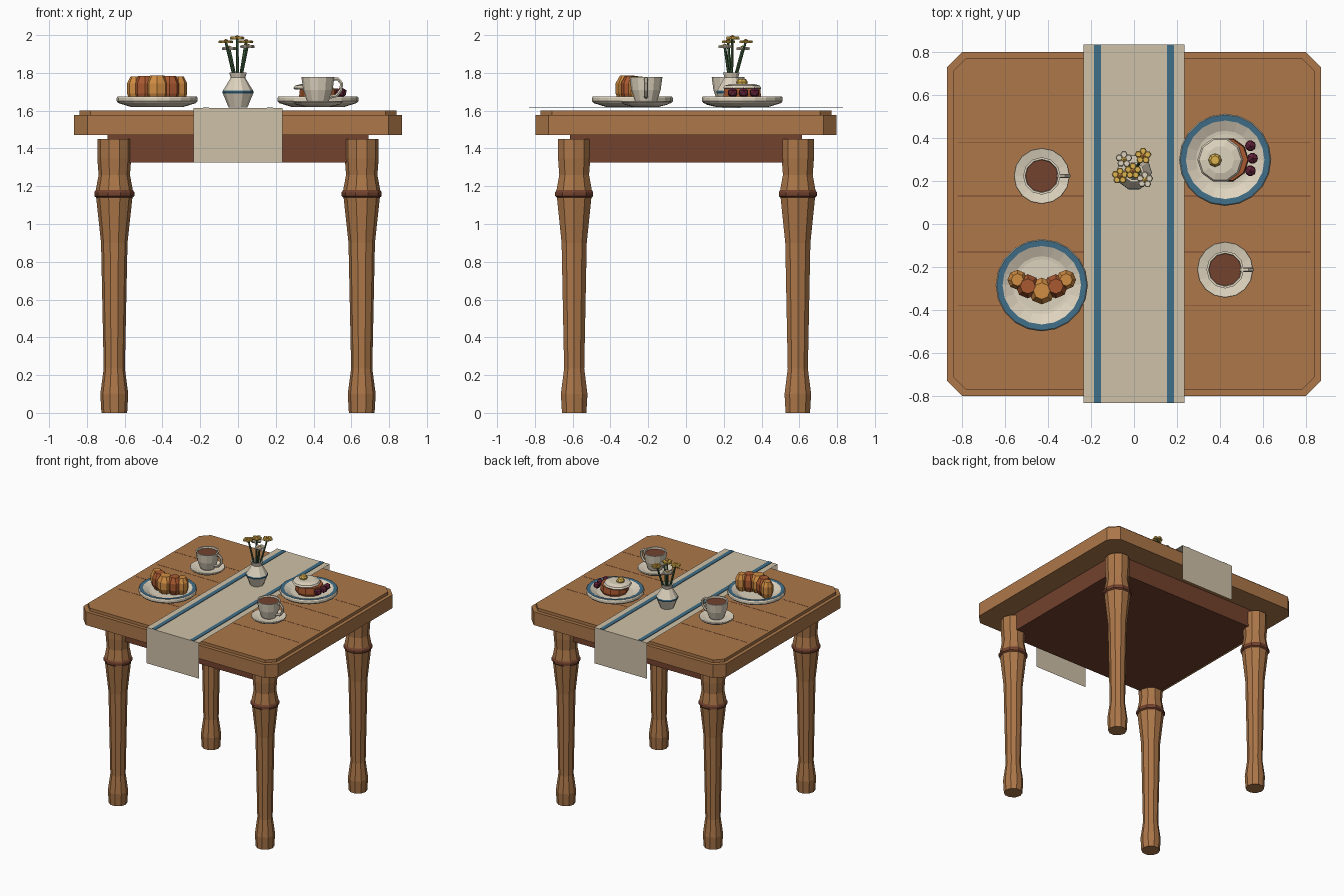
import bpy, bmesh
from math import sin, cos, pi
from mathutils import Vector, Matrix

if "Cube" in bpy.data.objects:
    bpy.data.objects.remove(bpy.data.objects["Cube"], do_unlink=True)


def make_mat(name, r, g, b):
    # sRGB 0-255 to linear
    col = [((c / 255 + 0.055) / 1.055) ** 2.4 for c in (r, g, b)] + [1.0]
    m = bpy.data.materials.new(name)
    m.use_nodes = True
    m.diffuse_color = col
    m.node_tree.nodes["Principled BSDF"].inputs["Base Color"].default_value = col
    return m


WOOD = make_mat("warm wood", 172, 119, 73)
DARK = make_mat("dark wood", 115, 66, 46)
LINEN = make_mat("linen", 206, 193, 168)
BLUE = make_mat("blue glaze", 64, 110, 136)
CHINA = make_mat("porcelain", 222, 211, 190)
GOLD = make_mat("golden crust", 208, 140, 66)
BROWN = make_mat("baked brown", 168, 88, 48)
BERRY = make_mat("berry", 105, 38, 62)
YELLOW = make_mat("yellow petal", 222, 180, 78)
GREEN = make_mat("stem green", 62, 92, 60)


def finish(name, bm, mats):
    bmesh.ops.recalc_face_normals(bm, faces=bm.faces[:])
    me = bpy.data.meshes.new(name)
    bm.to_mesh(me)
    bm.free()
    for m in mats:
        me.materials.append(m)
    ob = bpy.data.objects.new(name, me)
    bpy.context.collection.objects.link(ob)
    return ob


def lathe(name, profile, center, sides, mats, bands={}):
    """Turn (radius, z) points; bands maps a profile segment to a material slot."""
    bm = bmesh.new()
    cx, cy = center
    rings = [[bm.verts.new((cx + r * cos(2 * pi * i / sides),
                            cy + r * sin(2 * pi * i / sides), z))
              for i in range(sides)] for r, z in profile]
    for k in range(len(rings) - 1):
        a, b = rings[k], rings[k + 1]
        for i in range(sides):
            j = (i + 1) % sides
            bm.faces.new((a[i], a[j], b[j], b[i])).material_index = bands.get(k, 0)
    bm.faces.new(rings[0][::-1])
    bm.faces.new(rings[-1]).material_index = bands.get("top", 0)
    return finish(name, bm, mats)


def box(name, size, loc, mat):
    bm = bmesh.new()
    bmesh.ops.create_cube(bm, size=1, matrix=Matrix.Translation(loc) @ Matrix.Diagonal((*size, 1)))
    return finish(name, bm, [mat])


def chamfered_slab(name, hx, hy, cut, z0, z1, mat):
    bm = bmesh.new()
    pts = []
    for sx, sy in ((1, 1), (-1, 1), (-1, -1), (1, -1)):
        pair = [(sx * hx, sy * (hy - cut)), (sx * (hx - cut), sy * hy)]
        pts += pair if sx * sy > 0 else pair[::-1]
    face = bm.faces.new([bm.verts.new((x, y, z0)) for x, y in pts])
    new = bmesh.ops.extrude_face_region(bm, geom=[face])["geom"]
    bmesh.ops.translate(bm, vec=(0, 0, z1 - z0),
                        verts=[v for v in new if isinstance(v, bmesh.types.BMVert)])
    bm.faces.new([v for v in face.verts]) if not face.is_valid else None
    return finish(name, bm, [mat])


def ball(name, loc, r, mat, squash=1.0):
    bm = bmesh.new()
    bmesh.ops.create_icosphere(bm, subdivisions=1, radius=1,
                               matrix=Matrix.Translation(loc) @ Matrix.Diagonal((r, r, r * squash, 1)))
    return finish(name, bm, [mat])


# Table top, lip, plank seams and apron
chamfered_slab("table_top", 0.868, 0.798, 0.07, 1.47, 1.577, WOOD)
chamfered_slab("table_lip", 0.84, 0.77, 0.06, 1.57, 1.6, WOOD)
for y in (-0.38, -0.13, 0.13, 0.38):
    box("plank_seam", (1.64, 0.003, 0.002), (0, y, 1.6), DARK)
box("apron", (1.38, 1.23, 0.15), (0, 0, 1.4), DARK)

# Turned legs with a dark collar
leg = [(0.068, 0), (0.074, 0.1), (0.056, 0.235), (0.07, 0.9), (0.096, 1.14), (0.106, 1.148),
       (0.106, 1.168), (0.098, 1.18), (0.083, 1.26), (0.09, 1.35), (0.09, 1.45)]
for sx in (-1, 1):
    for sy in (-1, 1):
        lathe("leg", leg, (sx * 0.655, sy * 0.592), 10, [WOOD, DARK], {4: 1, 5: 1, 6: 1})

# Runner hanging over front and back, with two stripes
bm = bmesh.new()
rows = [[bm.verts.new((x, y, z)) for x in (-0.235, 0.235)]
        for y, z in ((-0.83, 1.326), (-0.83, 1.614), (0.832, 1.614), (0.832, 1.326))]
for a, b in zip(rows, rows[1:]):
    bm.faces.new((a[0], a[1], b[1], b[0]))
finish("runner", bm, [LINEN])
for s in (-1, 1):
    box("runner_stripe", (0.033, 1.66, 0.004), (s * 0.17, 0, 1.616), BLUE)

# Plates with blue rims
plate = [(0.14, 1.62), (0.205, 1.64), (0.214, 1.65), (0.214, 1.668), (0.209, 1.676),
         (0.182, 1.674), (0.135, 1.652), (0.12, 1.65)]
left_plate, right_plate = (-0.428, -0.284), (0.423, 0.298)
for c in (left_plate, right_plate):
    lathe("plate", plate, c, 20, [CHINA, BLUE], {4: 1})

# Crescent pastry made of overlapping lumps
for dx, dy, r, m in ((0, -0.027, 0.062, GOLD), (-0.065, -0.005, 0.056, BROWN), (0.065, -0.005, 0.056, BROWN),
                     (-0.113, 0.025, 0.046, GOLD), (0.113, 0.025, 0.046, GOLD)):
    top = 1.765 + r / 3
    lathe("pastry_lump", [(r * 0.7, 1.65), (r, 1.69), (r, 1.745), (r * 0.62, top)],
          (left_plate[0] + dx, left_plate[1] + dy), 8, [m])

# Cake with icing, a yellow topper and berries
lathe("cake", [(0.095, 1.65), (0.105, 1.67), (0.1, 1.717)], (0.428, 0.298), 10, [BROWN])
lathe("icing", [(0.1, 1.712), (0.106, 1.72), (0.098, 1.732), (0.065, 1.742)], (0.4, 0.298), 10, [CHINA])
lathe("cake_topper", [(0.028, 1.74), (0.031, 1.752), (0.02, 1.768)], (0.376, 0.296), 8, [YELLOW])
for x, y in ((0.54, 0.363), (0.55, 0.305), (0.54, 0.247)):
    ball("berry", (x, y, 1.695), 0.028, BERRY)

# Cups on saucers, handles toward +x
saucer = [(0.065, 1.62), (0.115, 1.632), (0.13, 1.645), (0.128, 1.652), (0.08, 1.642)]
cup = [(0.052, 1.64), (0.06, 1.655), (0.078, 1.71), (0.087, 1.777), (0.077, 1.777), (0.075, 1.763)]
for cx, cy in ((-0.428, 0.223), (0.423, -0.212)):
    lathe("saucer", saucer, (cx, cy), 16, [CHINA])
    lathe("cup", cup, (cx, cy), 12, [CHINA, DARK], {"top": 1})
    cu = bpy.data.curves.new("cup_handle", "CURVE")
    cu.dimensions = "3D"
    cu.bevel_depth = 0.01
    cu.bevel_resolution = 1
    cu.use_fill_caps = True
    path = [(0.07, 1.765), (0.105, 1.768), (0.125, 1.745), (0.122, 1.71), (0.1, 1.68), (0.062, 1.672)]
    sp = cu.splines.new("POLY")
    sp.points.add(len(path) - 1)
    for p, (x, z) in zip(sp.points, path):
        p.co = (cx + x, cy, z, 1)
    sp.use_smooth = False
    cu.materials.append(CHINA)
    bpy.context.collection.objects.link(bpy.data.objects.new("cup_handle", cu))

# Vase with a blue belt
vx, vy = 0.0, 0.24
vase = [(0.05, 1.617), (0.08, 1.69), (0.083, 1.698), (0.08, 1.706), (0.038, 1.775),
        (0.047, 1.803), (0.036, 1.803), (0.03, 1.78)]
lathe("vase", vase, (vx, vy), 10, [CHINA, BLUE, GREEN], {1: 1, 2: 1, "top": 2})

# Flowers on leaning stems
for x, y, z, petal, heart in ((-0.047, 0.3, 1.93, CHINA, YELLOW), (0.042, 0.316, 1.965, YELLOW, GOLD),
                              (-0.065, 0.223, 1.965, YELLOW, GOLD), (-0.005, 0.246, 1.985, YELLOW, GOLD),
                              (0.05, 0.205, 1.94, CHINA, YELLOW)):
    start = Vector((vx + x * 0.25, vy + (y - vy) * 0.25, 1.76))
    axis = Vector((x, y, z)) - start
    bm = bmesh.new()
    bmesh.ops.create_cone(bm, cap_ends=True, segments=6, radius1=0.008, radius2=0.007, depth=axis.length,
                          matrix=Matrix.Translation(start + axis / 2)
                          @ axis.to_track_quat("Z", "Y").to_matrix().to_4x4())
    finish("flower_stem", bm, [GREEN])
    for i in range(5):
        a = 2 * pi * i / 5 + 0.3
        lathe("petal", [(0.015, z - 0.008), (0.017, z), (0.013, z + 0.007)],
              (x + 0.023 * cos(a), y + 0.023 * sin(a)), 6, [petal])
    ball("flower_heart", (x, y, z + 0.004), 0.014, heart, 0.8)
